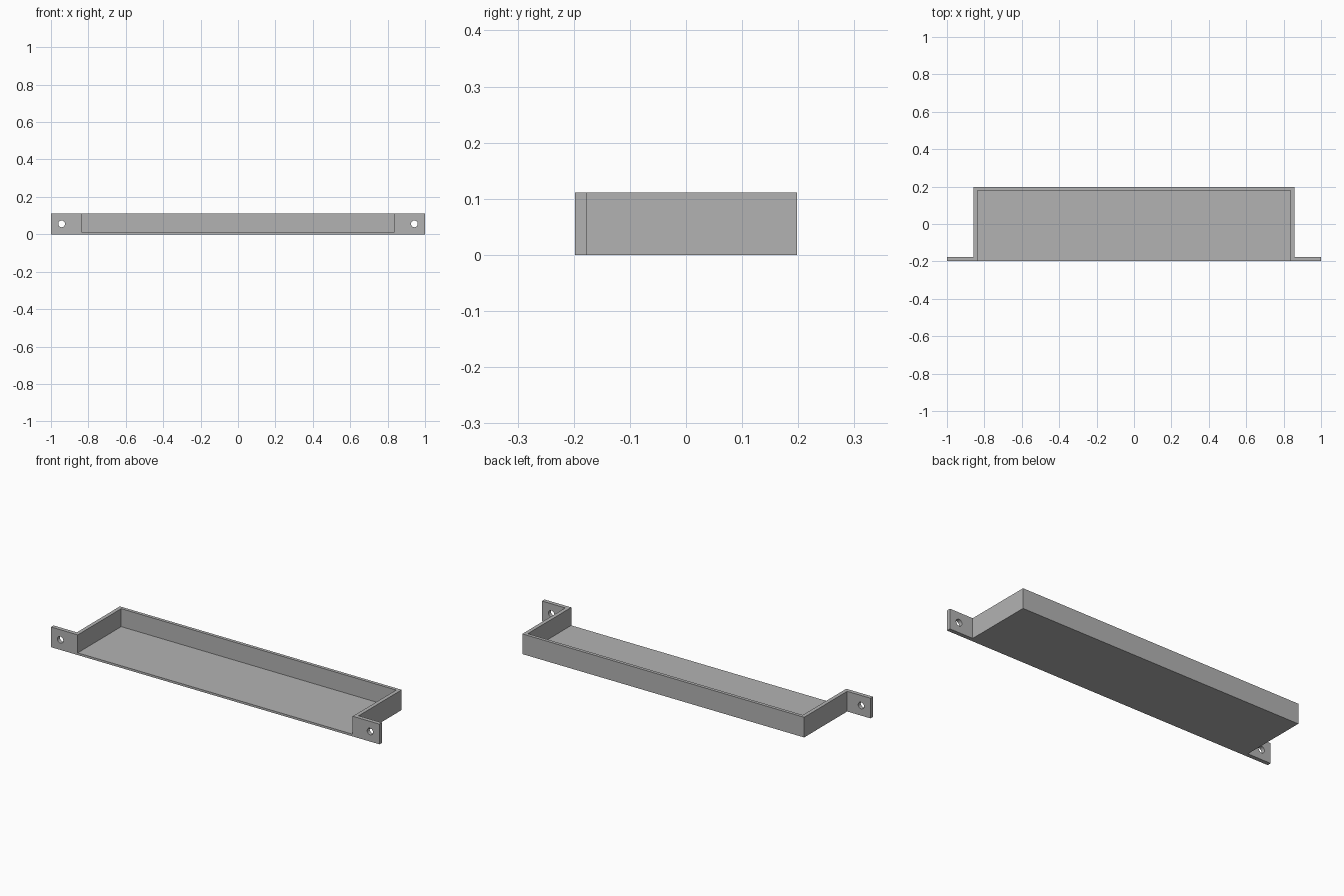
import bpy
import bmesh
import math

if "Cube" in bpy.data.objects:
    bpy.data.objects.remove(bpy.data.objects["Cube"], do_unlink=True)

HEIGHT = 0.111
FRONT, BACK = -0.198, 0.198
TAB_BACK = -0.176
SIDE = 0.858          # outer face of the side walls
INNER_SIDE = 0.837    # inner face of the side walls
INNER_BACK = 0.18
FLOOR = 0.012

grey = bpy.data.materials.new("plain grey")
grey.use_nodes = True
colour = (0.45, 0.45, 0.45, 1)
grey.diffuse_color = colour
grey.node_tree.nodes["Principled BSDF"].inputs["Base Color"].default_value = colour


def extruded(name, outline, bottom, top):
    """Solid made by pulling a plan outline upwards."""
    bm = bmesh.new()
    face = bm.faces.new([bm.verts.new((x, y, bottom)) for x, y in outline])
    pulled = bmesh.ops.extrude_face_region(bm, geom=[face])["geom"]
    for v in pulled:
        if isinstance(v, bmesh.types.BMVert):
            v.co.z = top
    bmesh.ops.recalc_face_normals(bm, faces=bm.faces)
    mesh = bpy.data.meshes.new(name)
    bm.to_mesh(mesh)
    bm.free()
    obj = bpy.data.objects.new(name, mesh)
    bpy.context.collection.objects.link(obj)
    return obj


def cut(target, cutter):
    """Subtract the cutter and throw it away."""
    cutter.hide_render = True
    mod = target.modifiers.new("cut", "BOOLEAN")
    mod.operation = "DIFFERENCE"
    mod.solver = "EXACT"
    mod.object = cutter
    bpy.context.view_layer.objects.active = target
    bpy.ops.object.modifier_apply(modifier=mod.name)
    bpy.data.objects.remove(cutter, do_unlink=True)


# Tray block with a mounting tab at each front corner
half = [(1, FRONT), (1, TAB_BACK), (SIDE, TAB_BACK), (SIDE, BACK)]
tray = extruded("tray", half + [(-x, y) for x, y in reversed(half)], 0, HEIGHT)
tray.data.materials.append(grey)

# Hollow, open at the top and front
hollow = [(INNER_SIDE, FRONT - 0.1), (INNER_SIDE, INNER_BACK),
          (-INNER_SIDE, INNER_BACK), (-INNER_SIDE, FRONT - 0.1)]
cut(tray, extruded("hollow_cutter", hollow, FLOOR, HEIGHT + 0.1))

# Screw hole through each tab
for side in (-1, 1):
    bpy.ops.mesh.primitive_cylinder_add(
        vertices=32, radius=0.018, depth=0.1,
        location=(side * 0.943, (FRONT + TAB_BACK) / 2, HEIGHT / 2),
        rotation=(math.pi / 2, 0, 0))
    cut(tray, bpy.context.object)

# Smooth hole walls, crisp edges elsewhere
bpy.ops.object.select_all(action="DESELECT")
tray.select_set(True)
bpy.context.view_layer.objects.active = tray
bpy.ops.object.shade_smooth_by_angle(angle=math.radians(30))
